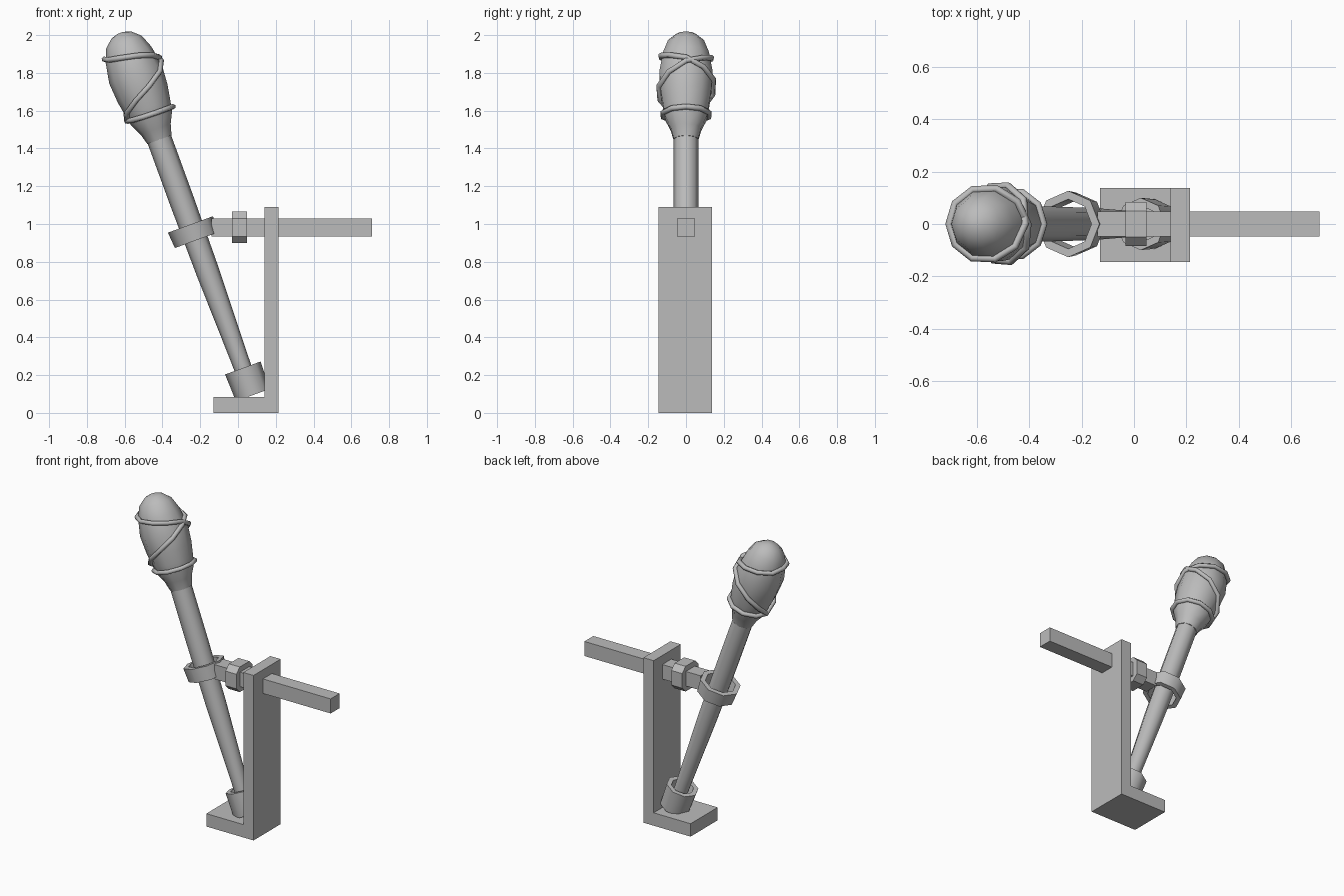
import bpy, bmesh, math
from mathutils import Vector, Matrix

cube = bpy.data.objects.get("Cube")
if cube:
    bpy.data.objects.remove(cube)

GREY = (0.5, 0.5, 0.5, 1)
mat = bpy.data.materials.new("plain grey")
mat.use_nodes = True
mat.diffuse_color = GREY
mat.node_tree.nodes["Principled BSDF"].inputs["Base Color"].default_value = GREY

# Torch axis leans toward -x; local z runs along the shaft
LEAN = Matrix.Translation((0.1125, 0, 0)) @ Matrix.Rotation(math.radians(-20.06), 4, 'Y')


def finish(name, bm, matrix=Matrix(), angle=0):
    bmesh.ops.recalc_face_normals(bm, faces=bm.faces)
    me = bpy.data.meshes.new(name)
    bm.to_mesh(me)
    bm.free()
    me.transform(matrix)
    me.materials.append(mat)
    ob = bpy.data.objects.new(name, me)
    bpy.context.collection.objects.link(ob)
    if angle:
        bpy.ops.object.select_all(action='DESELECT')
        ob.select_set(True)
        bpy.context.view_layer.objects.active = ob
        bpy.ops.object.shade_smooth_by_angle(angle=math.radians(angle))
    return ob


def lathe(name, profile, sides, angle, closed=False):
    """Revolve (height, radius) pairs about the torch axis."""
    bm = bmesh.new()
    rings = []
    for h, r in profile:
        rings.append([bm.verts.new((r * math.cos(a), r * math.sin(a), h))
                      for a in (math.tau * i / sides for i in range(sides))])
    pairs = list(zip(rings, rings[1:]))
    if closed:
        pairs.append((rings[-1], rings[0]))
    else:
        bm.faces.new(rings[0])
        bm.faces.new(rings[-1])
    for lo, hi in pairs:
        for i in range(sides):
            j = (i + 1) % sides
            bm.faces.new((lo[i], lo[j], hi[j], hi[i]))
    return finish(name, bm, LEAN, angle)


def prism(name, outline, axis, start, end, angle=0):
    """Extrude an outline along x (outline in y, z) or y (outline in x, z)."""
    def place(u, v, d):
        return (d, u, v) if axis == 'x' else (u, d, v)
    bm = bmesh.new()
    face = bm.faces.new([bm.verts.new(place(u, v, start)) for u, v in outline])
    geom = bmesh.ops.extrude_face_region(bm, geom=[face])["geom"]
    shift = Vector(place(0, 0, end - start))
    bmesh.ops.translate(bm, vec=shift, verts=[g for g in geom if isinstance(g, bmesh.types.BMVert)])
    return finish(name, bm, angle=angle)


def rectangle(w, h, z, cut=0):
    """Rectangle centred on height z, with optional cut corners."""
    if not cut:
        return [(-w, z - h), (w, z - h), (w, z + h), (-w, z + h)]
    return [(-w + cut, z - h), (w - cut, z - h), (w, z - h + cut), (w, z + h - cut),
            (w - cut, z + h), (-w + cut, z + h), (-w, z + h - cut), (-w, z - h + cut)]


# Wall bracket: L-shaped plate
prism("wall_bracket", [(-0.13, 0), (0.215, 0), (0.215, 1.09), (0.14, 1.09), (0.14, 0.085), (-0.13, 0.085)],
      'y', -0.145, 0.138)

# Cross arm and its collar
prism("cross_arm", rectangle(0.047, 0.048, 0.982), 'x', -0.14, 0.71)
prism("arm_collar", rectangle(0.085, 0.083, 0.982, 0.035), 'x', -0.032, 0.048)

# Shaft, foot cup and holding ring
lathe("shaft", [(0.11, 0.045), (0.3, 0.048), (0.8, 0.062), (1.2, 0.066), (1.57, 0.066)], 8, 50)
lathe("foot_cup", [(0.1, 0.095), (0.253, 0.1), (0.253, 0.07), (0.19, 0.065), (0.19, 0.01), (0.1, 0.01)],
      8, 50, closed=True)
lathe("holding_ring", [(0.973, 0.12), (1.062, 0.127), (1.062, 0.095), (0.973, 0.09)], 8, 50, closed=True)

# Wrapped head
HEAD = [(1.54, 0.068), (1.6, 0.085), (1.66, 0.115), (1.72, 0.126), (1.8, 0.14), (1.91, 0.148),
        (2.02, 0.128), (2.09, 0.1), (2.13, 0.055), (2.142, 0.015)]
lathe("wrapped_head", HEAD, 10, 50)


def head_radius(h):
    for (h0, r0), (h1, r1) in zip(HEAD, HEAD[1:]):
        if h0 <= h <= h1:
            return r0 + (r1 - r0) * (h - h0) / (h1 - h0)
    return 0.1


# Binding cord: rises across the front, loops the top, falls behind, loops the bottom
heights = [1.69, 1.8, 1.93, 2.0, 2.04, 2.01, 1.95, 1.84, 1.69, 1.68, 1.68, 1.68]
curve = bpy.data.curves.new("binding_cord", 'CURVE')
curve.dimensions = '3D'
curve.bevel_depth = 0.015
curve.bevel_resolution = 1
spline = curve.splines.new('POLY')
STEPS = 30
spline.points.add(STEPS - 1)
for i, p in enumerate(spline.points):
    t = i * len(heights) / STEPS
    k = int(t)
    h = heights[k] + (heights[(k + 1) % len(heights)] - heights[k]) * (t - k)
    a = math.pi + math.tau * 3 * i / STEPS
    r = head_radius(h) + 0.008
    p.co = (*(LEAN @ Vector((r * math.cos(a), r * math.sin(a), h))), 1)
spline.use_cyclic_u = True
curve.materials.append(mat)
cord = bpy.data.objects.new("binding_cord", curve)
bpy.context.collection.objects.link(cord)
